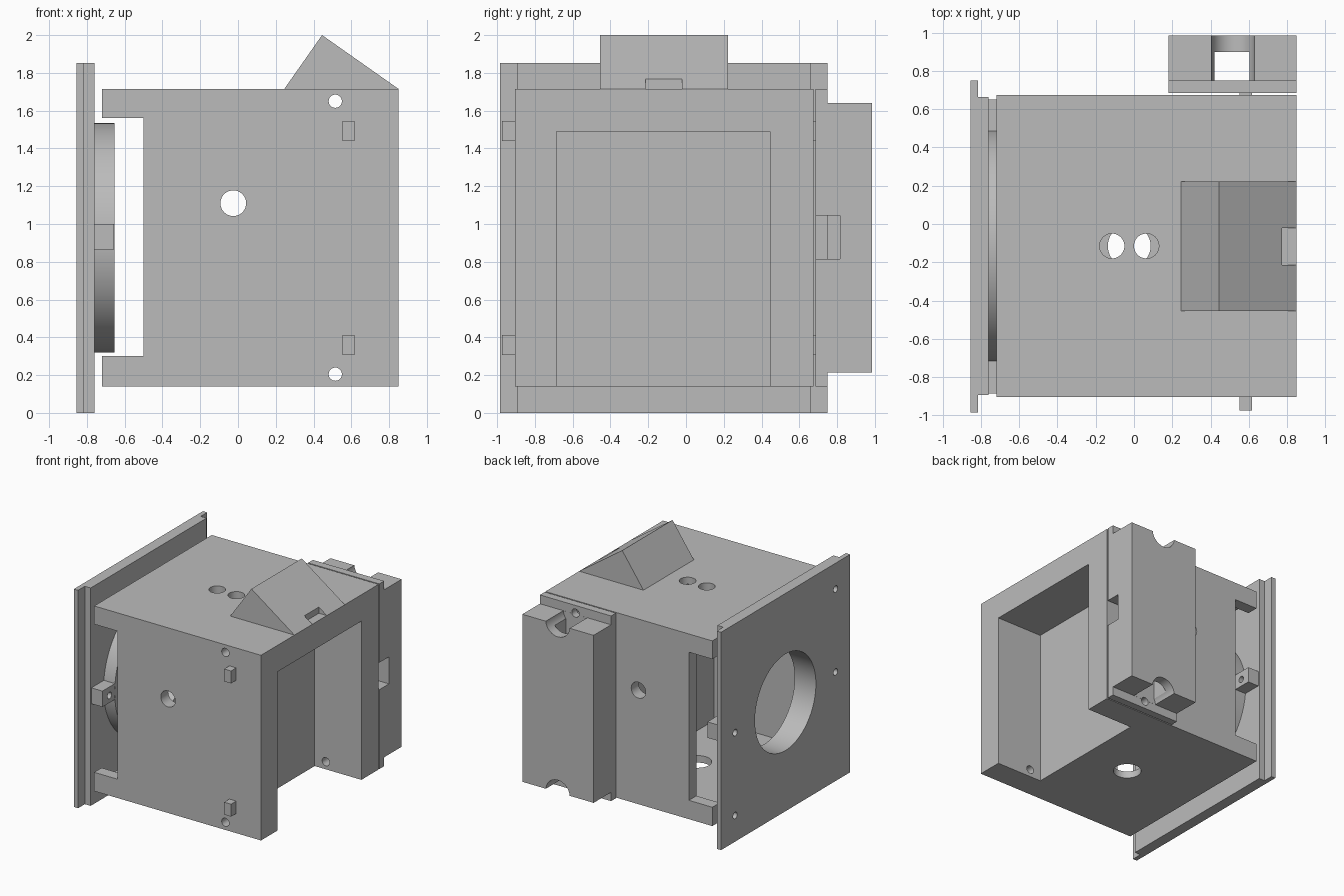
import bpy, bmesh, math
from mathutils import Vector

cube = bpy.data.objects.get("Cube")
if cube:
    bpy.data.objects.remove(cube, do_unlink=True)

grey = bpy.data.materials.new("plain grey")
grey.use_nodes = True
grey.diffuse_color = (0.5, 0.5, 0.5, 1)
grey.node_tree.nodes["Principled BSDF"].inputs["Base Color"].default_value = (0.5, 0.5, 0.5, 1)

MID = -0.115          # y of the optical axis
SCREW_X = 0.515       # x of the long side screws


def make(name, bm):
    bmesh.ops.recalc_face_normals(bm, faces=bm.faces)
    mesh = bpy.data.meshes.new(name)
    bm.to_mesh(mesh)
    bm.free()
    mesh.materials.append(grey)
    ob = bpy.data.objects.new(name, mesh)
    bpy.context.collection.objects.link(ob)
    return ob


def box(name, x, y, z):
    bm = bmesh.new()
    bmesh.ops.create_cube(bm, size=1)
    for v in bm.verts:
        v.co = [(r[0] + r[1]) / 2 + c * (r[1] - r[0]) for r, c in zip((x, y, z), v.co)]
    return make(name, bm)


def rod(name, start, end, radius, sides=48):
    start, end = Vector(start), Vector(end)
    axis = end - start
    bm = bmesh.new()
    bmesh.ops.create_cone(bm, cap_ends=True, segments=sides, radius1=radius,
                          radius2=radius, depth=axis.length)
    turn = axis.to_track_quat('Z', 'Y')
    for v in bm.verts:
        v.co = turn @ v.co + (start + end) / 2
    return make(name, bm)


def prism(name, profile, y0, y1):
    bm = bmesh.new()
    face = bm.faces.new([bm.verts.new((x, y0, z)) for x, z in profile])
    top = bmesh.ops.extrude_face_region(bm, geom=[face])["geom"]
    for v in top:
        if isinstance(v, bmesh.types.BMVert):
            v.co.y = y1
    return make(name, bm)


def combine(ob, others, operation='DIFFERENCE'):
    for other in others:
        mod = ob.modifiers.new("combine", 'BOOLEAN')
        mod.object, mod.operation, mod.solver = other, operation, 'EXACT'
        other.hide_render = True
    bpy.context.view_layer.update()
    deps = bpy.context.evaluated_depsgraph_get()
    mesh = bpy.data.meshes.new_from_object(ob.evaluated_get(deps))
    ob.modifiers.clear()
    ob.data = mesh
    for other in others:
        bpy.data.objects.remove(other, do_unlink=True)


def tilted_holes():
    # light well square to the long slope, and pin hole parallel to it
    down = Vector((-0.575, 0, -0.818))
    along = Vector((0.817, 0, -0.575))
    mouth = Vector((0.58, MID, 1.905))
    pin = Vector((0.395, MID, 1.927))
    return [rod("well", mouth - down * 0.2, mouth + down * 0.45, 0.105),
            rod("pin_hole", pin - along * 0.2, pin + along * 0.8, 0.044)]


def side_screws():
    return [rod("screw_hole", (SCREW_X, -2, z), (SCREW_X, 2, z), 0.035, 32)
            for z in (0.205, 1.65)]


# Main housing: hollow box, open towards the mounting plate
housing = box("housing", (-0.72, 0.85), (-0.905, 0.675), (0.14, 1.715))
cuts = [box("cavity", (-1, 0.30), (-0.805, 0.575), (0.20, 1.655)),
        box("side_notch", (-1, -0.50), (-2, 2), (0.30, 1.56)),
        box("recess", (0.41, 1), (-0.685, 0.445), (0, 1.49)),
        rod("cross_hole", (-0.025, -2, 1.11), (-0.025, 2, 1.11), 0.068),
        rod("floor_hole", (-0.025, MID, 0), (-0.025, MID, 0.4), 0.112)]
cuts += [rod("top_hole", (x, MID, 1.5), (x, MID, 1.9), 0.065) for x in (-0.115, 0.065)]
combine(housing, cuts + side_screws() + tilted_holes())

# Wedge on the roof
wedge = prism("roof_wedge", [(0.245, 1.715), (0.445, 2.0), (0.85, 1.715)], -0.455, 0.222)
combine(wedge, tilted_holes() + [box("tip_notch", (0.775, 1), (-0.215, -0.02), (1.6, 1.9))])

# Locating pegs on both sides
for side, (y0, y1) in {"front": (-0.975, -0.89), "back": (0.66, 0.70)}.items():
    for level, z in {"lower": 0.36, "upper": 1.493}.items():
        box(f"{side}_{level}_peg", (0.552, 0.617), (y0, y1), (z - 0.053, z + 0.053))

# Back clamp: base slab and block with a vertical channel
clamp = box("back_clamp", (0.18, 0.85), (0.685, 0.75), (0.14, 1.715))
combine(clamp, [box("clamp_block", (0.18, 0.85), (0.74, 0.985), (0.215, 1.64))], 'UNION')
cuts = [rod("screw_head", (SCREW_X + 0.002, 0.751, z), (SCREW_X + 0.002, 2, z), 0.113)
        for z in (0.205, 1.65)]
cuts += [box("channel", (0.42, 0.605), (0.751, 0.90), (0, 2)),
         box("side_slot", (0.60, 1), (0.6, 0.815), (0.815, 1.045))]
combine(clamp, cuts + side_screws())

# Mounting plate: stepped slab, collar ring, two ears and screw holes
AXIS_Z = 0.927
plate = box("mounting_plate", (-0.855, -0.815), (-0.985, 0.75), (0, 1.853))
combine(plate, [box("step", (-0.83, -0.76), (-0.895, 0.663), (0, 1.853)),
                rod("collar", (-0.79, MID, AXIS_Z), (-0.655, MID, AXIS_Z), 0.607, 96),
                box("ears", (-0.78, -0.656), (-0.885, 0.65), (0.865, 1.0))], 'UNION')
cuts = [rod("lens_hole", (-2, MID, AXIS_Z), (0, MID, AXIS_Z), 0.41, 96)]
cuts += [rod("plate_screw", (-2, MID + dy, AXIS_Z + dz), (0, MID + dy, AXIS_Z + dz), 0.028, 32)
         for dy in (-0.675, 0.675) for dz in (-0.705, 0, 0.705)]
combine(plate, cuts)

# Smooth the bores, keep edges sharp
for ob in bpy.data.objects:
    ob.select_set(ob.type == 'MESH')
bpy.context.view_layer.objects.active = housing
bpy.ops.object.shade_smooth_by_angle(angle=math.radians(30))
